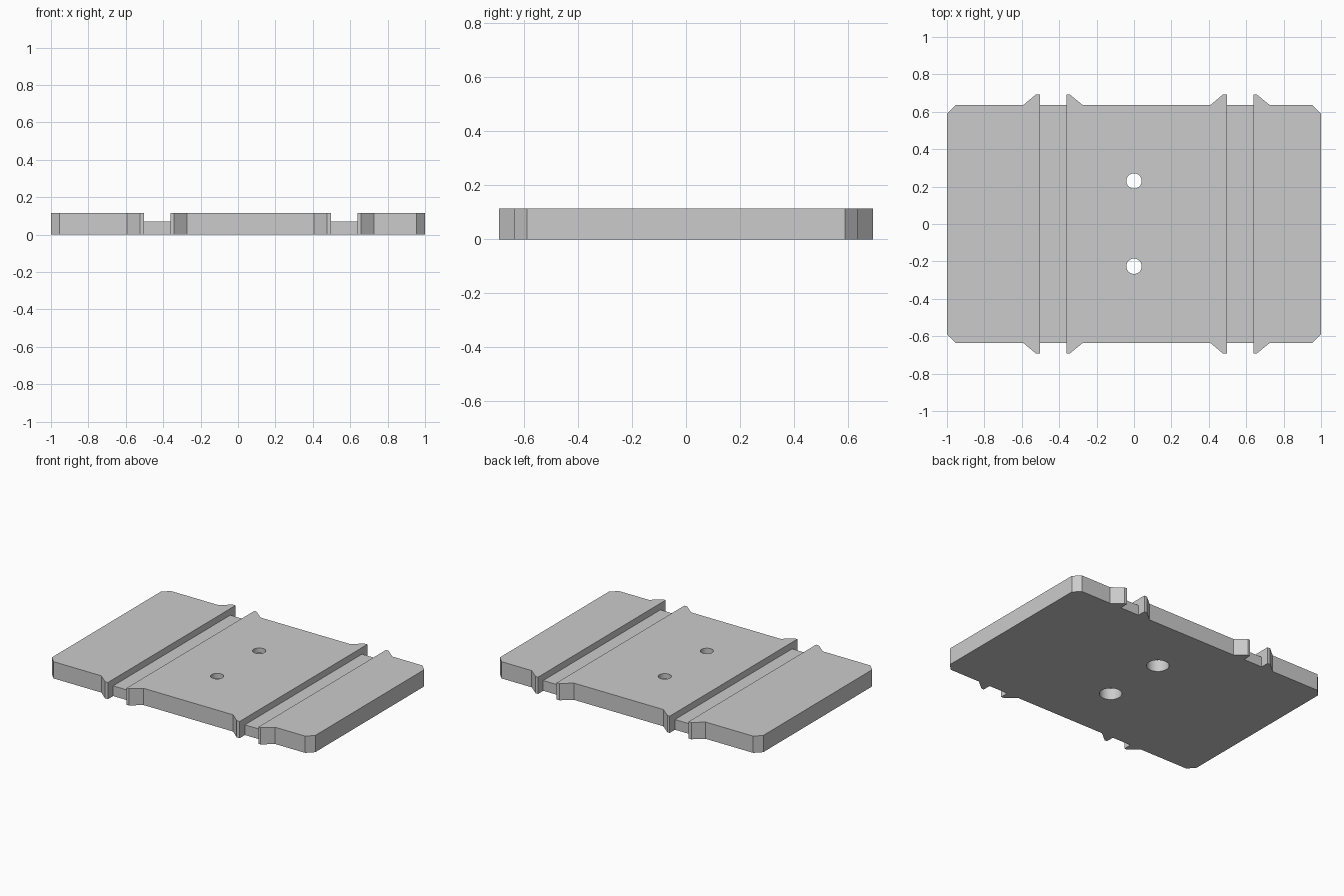
import bpy
import bmesh
import math

cube = bpy.data.objects.get("Cube")
if cube:
    bpy.data.objects.remove(cube, do_unlink=True)

HEIGHT = 0.115
GROOVE_Z = 0.07
SIDE = 0.635      # half depth of the plate
EAR = 0.692       # half depth at the ear tips
GROOVES = [(-0.503, -0.361), (0.497, 0.639)]

grey = bpy.data.materials.new("plain grey")
grey.use_nodes = True
grey.diffuse_color = (0.6, 0.6, 0.6, 1)
grey.node_tree.nodes["Principled BSDF"].inputs["Base Color"].default_value = (0.6, 0.6, 0.6, 1)


def prism(name, outline, z0, z1):
    """Extrude a flat outline from z0 to z1."""
    bm = bmesh.new()
    face = bm.faces.new([bm.verts.new((x, y, z0)) for x, y in outline])
    side = bmesh.ops.extrude_face_region(bm, geom=[face])["geom"]
    top = [v for v in side if isinstance(v, bmesh.types.BMVert)]
    bmesh.ops.translate(bm, verts=top, vec=(0, 0, z1 - z0))
    bmesh.ops.recalc_face_normals(bm, faces=bm.faces)
    mesh = bpy.data.meshes.new(name)
    bm.to_mesh(mesh)
    bm.free()
    mesh.materials.append(grey)
    obj = bpy.data.objects.new(name, mesh)
    bpy.context.collection.objects.link(obj)
    return obj


def circle(y, r, n=48):
    return [(r * math.cos(math.tau * i / n), y + r * math.sin(math.tau * i / n))
            for i in range(n)]


def cut(target, cutter):
    """Subtract the cutter and delete it."""
    cutter.hide_render = True
    mod = target.modifiers.new("cut", "BOOLEAN")
    mod.operation = "DIFFERENCE"
    mod.solver = "EXACT"
    mod.object = cutter
    bpy.ops.object.select_all(action="DESELECT")
    bpy.context.view_layer.objects.active = target
    target.select_set(True)
    bpy.ops.object.modifier_apply(modifier=mod.name)
    bpy.data.objects.remove(cutter, do_unlink=True)


# Plate outline: chamfered corners and a pair of ears beside each groove
back = [(-1, SIDE - 0.045), (-0.955, SIDE)]
for a, b in GROOVES:
    back += [(a - 0.09, SIDE), (a - 0.022, EAR), (a, EAR), (a, SIDE),
             (b, SIDE), (b, EAR), (b + 0.018, EAR), (b + 0.088, SIDE)]
back += [(0.955, SIDE), (1, SIDE - 0.045)]
front = [(x, -y) for x, y in reversed(back)]
plate = prism("base_plate", back + front, 0, HEIGHT)

# Strap grooves across the top
for a, b in GROOVES:
    cut(plate, prism("groove_cutter", [(a, -1), (b, -1), (b, 1), (a, 1)], GROOVE_Z, 0.3))

# Screw holes, wider from below
for y in (-0.226, 0.23):
    cut(plate, prism("hole_cutter", circle(y, 0.041), -0.1, 0.3))
    cut(plate, prism("bore_cutter", circle(y, 0.07), -0.1, 0.08))

bpy.ops.object.shade_smooth_by_angle(angle=math.radians(30))
